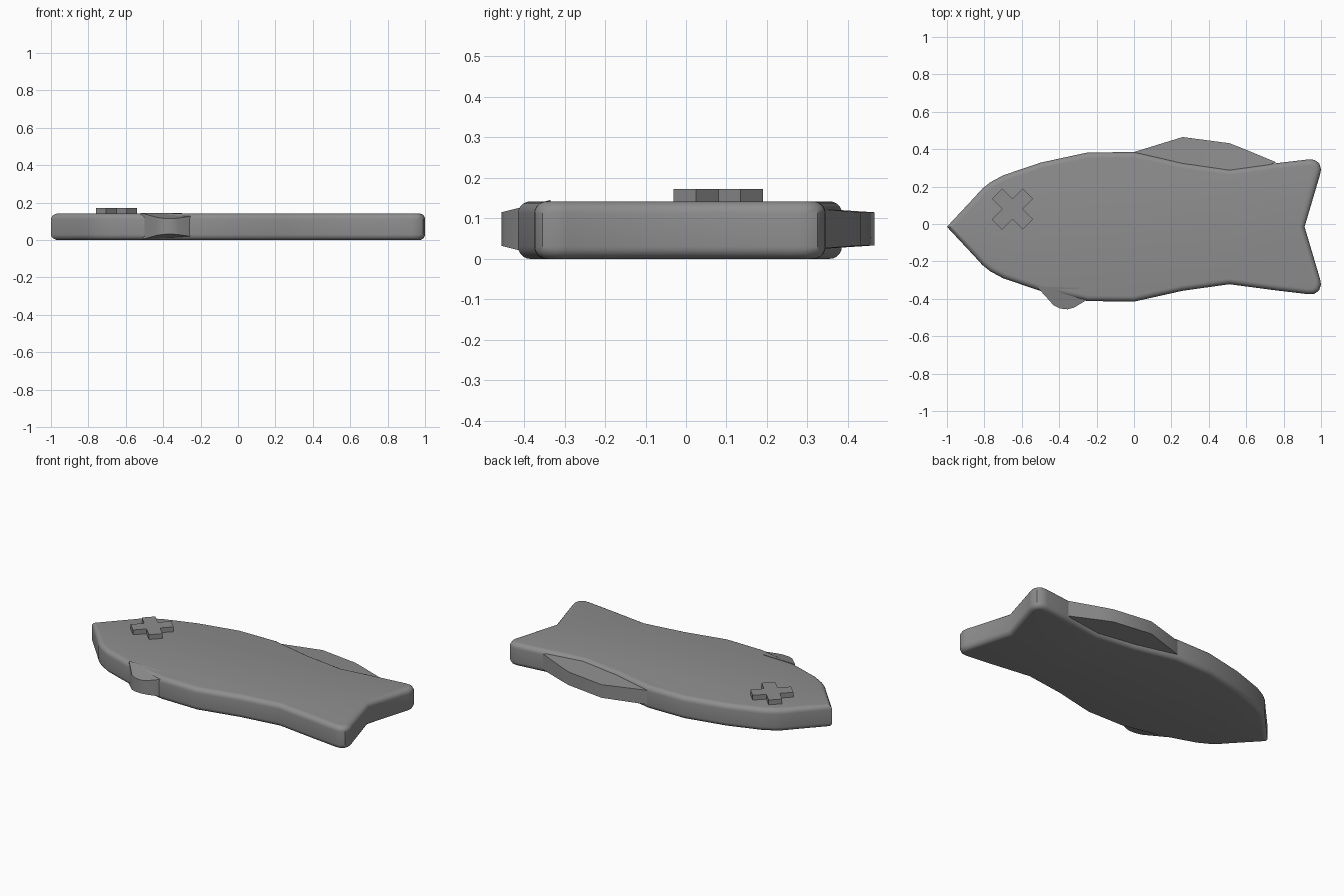
import bpy, bmesh, math
from mathutils import Matrix

cube = bpy.data.objects.get("Cube")
if cube:
    bpy.data.objects.remove(cube)

grey = bpy.data.materials.new("plain grey")
grey.use_nodes = True
colour = (0.27, 0.27, 0.27, 1)
grey.diffuse_color = colour
grey.node_tree.nodes["Principled BSDF"].inputs["Base Color"].default_value = colour


def slab(name, outline, low, high, bevel=0.0, flare=None, smooth=True):
    """Extrude an outline; bevel its rims, or flare it thicker towards the body."""
    bm = bmesh.new()
    base = bm.faces.new([bm.verts.new((x, y, low)) for x, y in outline])
    top = bmesh.ops.extrude_face_region(bm, geom=[base])["geom"]
    for v in (g for g in top if isinstance(g, bmesh.types.BMVert)):
        v.co.z = high
    bmesh.ops.recalc_face_normals(bm, faces=bm.faces)
    if bevel:
        rims = [e for e in bm.edges if abs(e.verts[0].co.z - e.verts[1].co.z) < 1e-5]
        bmesh.ops.bevel(bm, geom=rims, offset=bevel, segments=5, profile=0.5,
                        affect='EDGES', clamp_overlap=False)
    if flare:
        middle = (low + high) / 2
        for v in bm.verts:
            v.co.z += math.copysign(flare(v.co.y), v.co.z - middle)
        bmesh.ops.triangulate(bm, faces=[f for f in bm.faces if abs(f.normal.z) > 0.5])
    mesh = bpy.data.meshes.new(name)
    bm.to_mesh(mesh)
    bm.free()
    mesh.materials.append(grey)
    obj = bpy.data.objects.new(name, mesh)
    bpy.context.collection.objects.link(obj)
    if smooth:
        bpy.ops.object.select_all(action='DESELECT')
        obj.select_set(True)
        bpy.context.view_layer.objects.active = obj
        bpy.ops.object.shade_smooth_by_angle(angle=math.radians(35))
    return obj


# Fish body: half outline from nose to tail, mirrored about its centre line
axis = -0.015
half = [(-0.86, 0.15), (-0.81, 0.205), (-0.77, 0.237), (-0.70, 0.275), (-0.5, 0.343),
        (-0.25, 0.397), (0, 0.4), (0.26, 0.342), (0.51, 0.307), (0.76, 0.34),
        (0.93, 0.36), (0.965, 0.358), (0.99, 0.34), (1.0, 0.308), (0.995, 0.28)]
body = ([(-1, axis)] + [(x, axis + y) for x, y in half] + [(0.912, axis)]
        + [(x, axis - y) for x, y in reversed(half)])
slab("fish_body", body, 0, 0.142, bevel=0.03)

# Long fin at the back
slab("back_fin", [(0, 0.385), (0.26, 0.465), (0.51, 0.432), (0.58, 0.405), (0.76, 0.33),
                  (0.51, 0.24), (0.26, 0.28)],
     0.033, 0.115, flare=lambda y: max(0, 0.43 - y) * 0.08)

# Small rounded fin at the front
slab("belly_fin", [(-0.52, -0.335), (-0.47, -0.39), (-0.43, -0.435), (-0.395, -0.452),
                   (-0.355, -0.456), (-0.32, -0.447), (-0.25, -0.405), (-0.3, -0.34)],
     0.032, 0.115, flare=lambda y: max(0, y + 0.456) * 0.25)

# Raised cross for the eye
arm, side = 0.117, 0.039
quarter = [(arm, -side), (arm, side), (side, side)]
cross = []
for k in range(4):
    turn = Matrix.Rotation(k * math.pi / 2 + math.pi / 4, 2)
    for x, y in quarter:
        cross.append((x * turn[0][0] + y * turn[0][1] - 0.65,
                      x * turn[1][0] + y * turn[1][1] + 0.08))
slab("cross_eye", cross, 0.12, 0.172, smooth=False)
